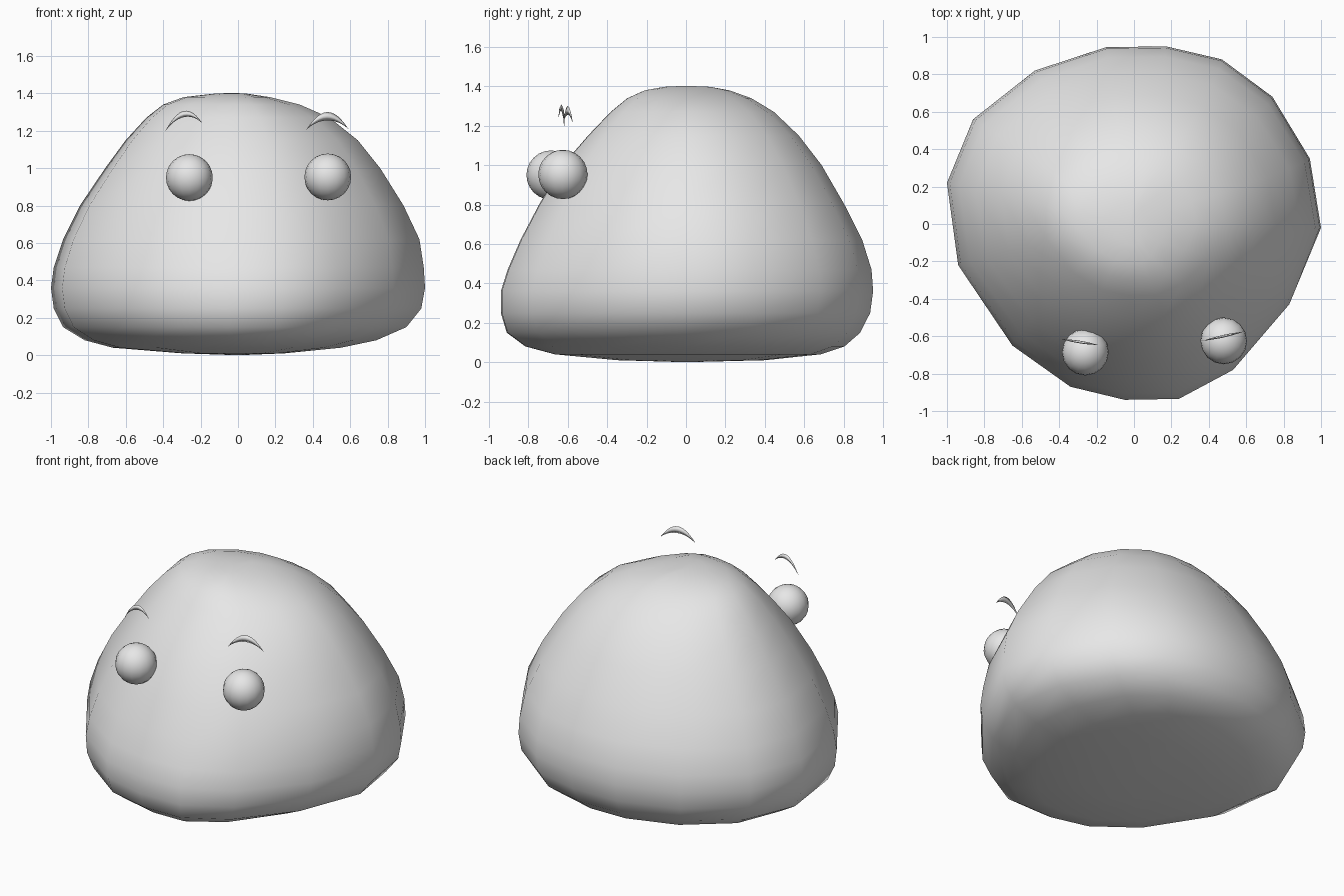
import bpy, bmesh, math

if "Cube" in bpy.data.objects:
    bpy.data.objects.remove(bpy.data.objects["Cube"])

grey = bpy.data.materials.new("light grey")
grey.diffuse_color = (0.8, 0.8, 0.8, 1)
grey.use_nodes = True
grey.node_tree.nodes["Principled BSDF"].inputs["Base Color"].default_value = grey.diffuse_color


def make_object(name, bm):
    bmesh.ops.recalc_face_normals(bm, faces=bm.faces)
    for f in bm.faces:
        f.smooth = True
    mesh = bpy.data.meshes.new(name)
    bm.to_mesh(mesh)
    bm.free()
    mesh.materials.append(grey)
    obj = bpy.data.objects.new(name, mesh)
    bpy.context.collection.objects.link(obj)
    return obj


def loft(bm, rings, start, end):
    """Join rings of points with quads and close both ends with a fan."""
    loops = [[bm.verts.new(p) for p in ring] for ring in rings]
    n = len(loops[0])
    for a, b in zip(loops, loops[1:]):
        for i in range(n):
            j = (i + 1) % n
            bm.faces.new((a[i], a[j], b[j], b[i]))
    for loop, tip in ((loops[0], start), (loops[-1], end)):
        v = bm.verts.new(tip)
        for i in range(n):
            bm.faces.new((loop[i], loop[(i + 1) % n], v))


# Body: uneven round outline, scaled separately to left, right, front and back
outline = [(1, -.02), (.94, .35), (.74, .68), (.47, .88), (.17, .95), (-.15, .945),
           (-.53, .82), (-.86, .56), (-1, .22), (-.94, -.22), (-.65, -.65),
           (-.34, -.87), (-.05, -.94), (.24, -.935), (.53, -.78), (.83, -.43)]
# height, left, right, front, back
levels = [(.01, .30, .25, .35, .40), (.04, .67, .55, .67, .68), (.08, .82, .74, .82, .80),
          (.15, .935, .90, .915, .88), (.25, .985, .98, .945, .93), (.36, 1, 1, .945, .945),
          (.47, .985, .993, .91, .937), (.62, .935, .97, .845, .89),
          (.80, .845, .885, .75, .80), (1.0, .71, .76, .63, .685),
          (1.15, .60, .64, .50, .57), (1.27, .49, .49, .385, .445),
          (1.34, .40, .33, .30, .33), (1.38, .29, .17, .21, .22),
          (1.398, .13, .05, .11, .12)]
rings = [[(x * (right if x > 0 else left), y / .945 * (back if y > 0 else front), z)
          for x, y in outline] for z, left, right, front, back in levels]
bm = bmesh.new()
loft(bm, rings, (0, 0, 0), (-.03, 0, 1.403))
make_object("body", bm)


# Eyes: round balls set into the front slope
def eye(name, centre):
    bm = bmesh.new()
    bmesh.ops.create_uvsphere(bm, u_segments=16, v_segments=12, radius=.125)
    make_object(name, bm).location = centre


eye("left_eye", (-.26, -.685, .95))
eye("right_eye", (.48, -.625, .953))


# Eyebrows: thin crescents tapering to a point at both ends
def eyebrow(name, a, b, rise, width):
    def at(t, up, depth):
        p = [a[k] + (b[k] - a[k]) * t for k in range(3)]
        return (p[0], p[1] + depth, p[2] + up)

    rings = []
    for i in range(1, 12):
        t = i / 12
        s = math.sin(math.pi * t)
        arc = rise * 4 * t * (1 - t)
        h, d = width * s / 2, .007 * s
        rings.append([at(t, arc + h, 0), at(t, arc, d), at(t, arc - h, 0), at(t, arc, -d)])
    bm = bmesh.new()
    loft(bm, rings, a, b)
    make_object(name, bm)


eyebrow("left_eyebrow", (-.39, -.615, 1.195), (-.19, -.647, 1.24), .072, .033)
eyebrow("right_eyebrow", (.365, -.625, 1.205), (.59, -.575, 1.21), .07, .045)
